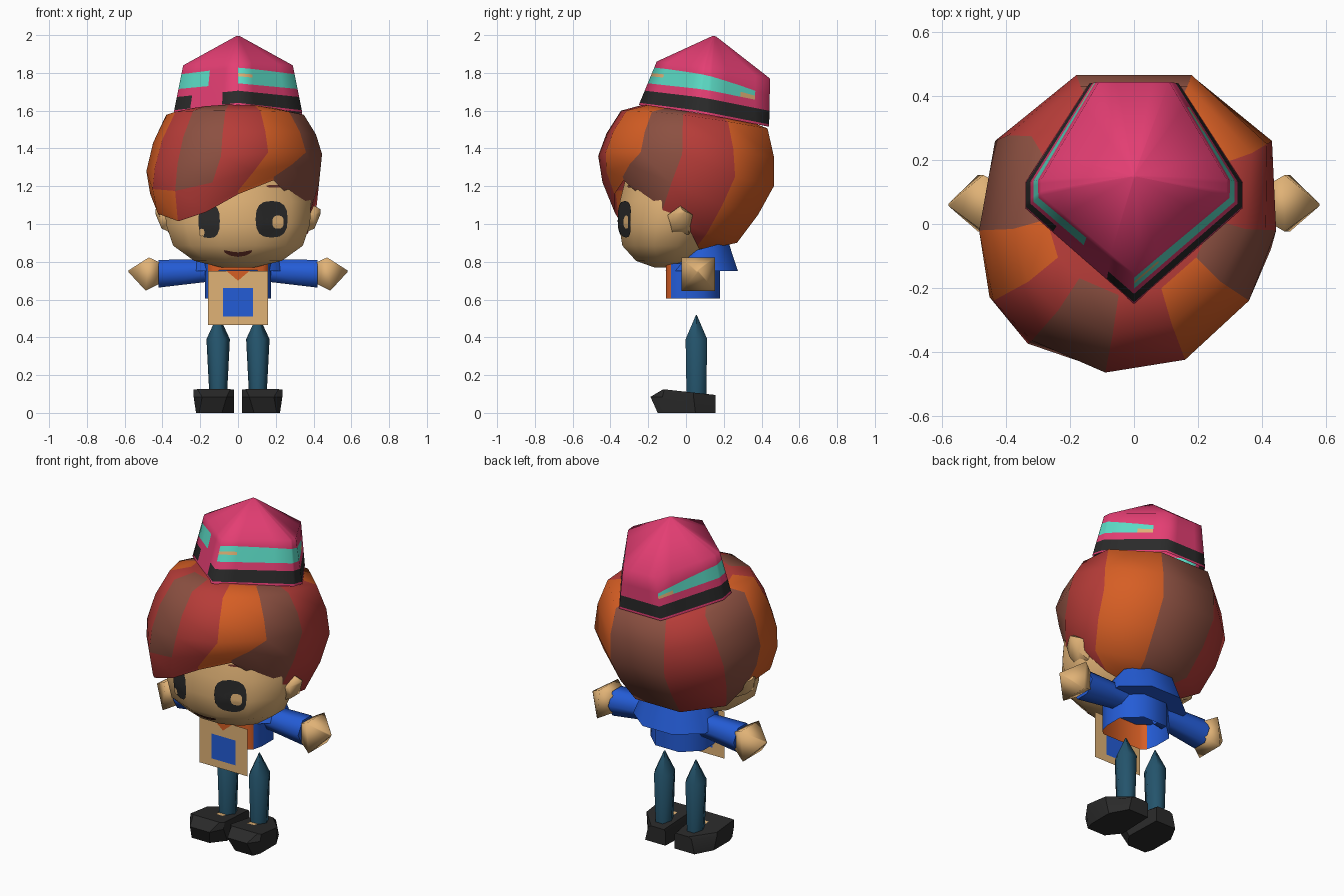
import bpy, bmesh, math
from mathutils import Vector
from mathutils.bvhtree import BVHTree

if "Cube" in bpy.data.objects:
    bpy.data.objects.remove(bpy.data.objects["Cube"])


def material(name, rgb):
    m = bpy.data.materials.new(name)
    m.diffuse_color = (*[((c / 255 + 0.055) / 1.055) ** 2.4 for c in rgb], 1)
    m.use_nodes = True
    m.node_tree.nodes["Principled BSDF"].inputs["Base Color"].default_value = m.diffuse_color
    return m


SKIN, BLUE, PINK, BLACK, TEAL, ORANGE, RED, BROWN, NAVY, MAROON = range(10)
MATS = [material(n, c) for n, c in [
    ("skin", (224, 178, 118)), ("blue", (36, 92, 214)), ("pink", (228, 62, 115)),
    ("black", (42, 42, 42)), ("teal", (92, 220, 198)), ("orange", (214, 94, 36)),
    ("red", (182, 60, 56)), ("brown", (140, 80, 65)), ("dark teal", (36, 84, 108)),
    ("maroon", (100, 46, 38))]]


def make(name, verts, faces, colours, angle=40):
    """Mesh object with one colour index per face."""
    me = bpy.data.meshes.new(name)
    me.from_pydata([tuple(v) for v in verts], [], faces)
    used = sorted(set(colours))
    for c in used:
        me.materials.append(MATS[c])
    for p, c in zip(me.polygons, colours):
        p.material_index = used.index(c)
    bm = bmesh.new()
    bm.from_mesh(me)
    bmesh.ops.recalc_face_normals(bm, faces=bm.faces)
    bm.to_mesh(me)
    bm.free()
    ob = bpy.data.objects.new(name, me)
    bpy.context.collection.objects.link(ob)
    bpy.ops.object.select_all(action='DESELECT')
    ob.select_set(True)
    bpy.context.view_layer.objects.active = ob
    if angle:
        bpy.ops.object.shade_smooth_by_angle(angle=math.radians(angle))
    return ob


def loft(name, rings, colour, start=True, end=True, angle=40):
    """Skin closed rings; colour is an index or a rule of (row, column)."""
    n = len(rings[0])
    rule = colour if callable(colour) else (lambda r, c: colour)
    verts = [v for ring in rings for v in ring]
    faces, cols = [], []
    for r in range(len(rings) - 1):
        for c in range(n):
            d = (c + 1) % n
            faces.append((r * n + c, r * n + d, (r + 1) * n + d, (r + 1) * n + c))
            cols.append(rule(r, c))
    for use, r in ((start, 0), (end, len(rings) - 1)):
        if use:
            faces.append(tuple(range(r * n, r * n + n)))
            cols.append(rule(r, 0))
    return make(name, verts, faces, cols, angle)


def ring_z(n, rx, yf, yb, z, turn=0.5, tilt=0.0):
    """Horizontal ring between a front and a back y."""
    yc, ry = (yf + yb) / 2, (yb - yf) / 2
    angles = [2 * math.pi * (i + turn) / n for i in range(n)]
    return [Vector((rx * math.cos(a), yc + ry * math.sin(a), z + tilt * ry * math.sin(a))) for a in angles]


def ring_x(n, x, y, z, r, s, turn=0.5, lean=0.0):
    """Upright ring across a limb that runs along x."""
    angles = [2 * math.pi * (i + turn) / n for i in range(n)]
    return [Vector((s * (x - lean * math.sin(a)), y + r * math.cos(a), z + r * math.sin(a))) for a in angles]


# Head
head = loft("head", [ring_z(12, *p) for p in [
    (0.09, -0.17, -0.03, 0.77), (0.24, -0.27, 0.05, 0.805), (0.355, -0.345, 0.13, 0.885),
    (0.395, -0.365, 0.2, 1.0), (0.40, -0.36, 0.25, 1.12), (0.35, -0.32, 0.28, 1.28)]],
    SKIN, angle=60)
bm = bmesh.new()
bm.from_mesh(head.data)
tree = BVHTree.FromBMesh(bm)
bm.free()


def on_face(x, z, lift):
    hit = tree.ray_cast(Vector((x, -1, z)), Vector((0, 1, 0)))[0]
    return Vector((x, (hit.y if hit else -0.25) - lift, z))


def face_patch(name, cx, cz, rx, rz, colour, lift=0.007, n=16, bend=0.0, power=0.75):
    """Rounded painted patch wrapped on the face."""
    rings = []
    for f in (1, 0.75, 0.5, 0.25):
        ring = []
        for i in range(n):
            a = 2 * math.pi * i / n
            dx = math.copysign(abs(math.cos(a)) ** power, math.cos(a)) * f
            dz = math.copysign(abs(math.sin(a)) ** power, math.sin(a)) * f
            ring.append(on_face(cx + rx * dx, cz + rz * dz + bend * dx * dx, lift))
        rings.append(ring)
    loft(name, rings, colour, start=False, angle=60)


# Painted face
face_patch("left_eye", -0.153, 1.015, 0.057, 0.09, BLACK)
face_patch("left_eye_glint", -0.192, 0.955, 0.014, 0.02, SKIN, lift=0.01)
face_patch("right_eye", 0.178, 1.025, 0.085, 0.097, BLACK)
face_patch("right_eye_glint", 0.212, 1.01, 0.03, 0.035, SKIN, lift=0.01)
face_patch("mouth", 0, 0.838, 0.075, 0.012, MAROON, bend=0.02)
face_patch("eyebrow", 0.2, 1.2, 0.05, 0.007, MAROON)

# Hair: widest point and hem point of each lock edge
WIDE = [(-0.09, -0.465, 1.36), (0.16, -0.425, 1.38), (0.36, -0.24, 1.38), (0.445, -0.02, 1.37),
        (0.432, 0.26, 1.25), (0.18, 0.465, 1.2), (-0.18, 0.465, 1.2), (-0.435, 0.26, 1.25),
        (-0.485, -0.02, 1.28), (-0.44, -0.24, 1.3), (-0.32, -0.365, 1.32)]
HEM = [(-0.17, -0.385, 1.08), (0.0, -0.385, 1.175), (0.19, -0.335, 1.25), (0.38, -0.13, 1.06),
       (0.37, 0.11, 0.95), (0.15, 0.27, 0.90), (-0.15, 0.27, 0.90), (-0.36, 0.13, 0.94),
       (-0.41, 0.0, 1.04), (-0.43, -0.2, 1.07), (-0.32, -0.355, 1.03)]
wide, hem = [Vector(p) for p in WIDE], [Vector(p) for p in HEM]


def between(a, b, push):
    return [Vector(((p.x + q.x) / 2 * push, (p.y + q.y) / 2 * push, (p.z + q.z) / 2)) for p, q in zip(a, b)]


crown, cap = [], []
for p in wide:
    u = (p.y + 0.47) / 0.94
    k = 0.74 + 0.19 * u * u
    crown.append(Vector((p.x * k, p.y * k, 1.6 - 0.095 * u * u)))
    y = 0.09 + (p.y * k - 0.09) * 0.72
    cap.append(Vector((p.x * k * 0.72, y, 1.637 - 0.16 * (y + 0.25))))
crown[7] = crown[7].lerp(crown[6], 0.25)
# nape tucks under the back of the head
tuck = [Vector((p.x * 0.6, p.y * 0.45, 0.87)) if 4 <= i <= 7 else p * 0.985 for i, p in enumerate(hem)]
LOCKS = [RED, ORANGE, BROWN, RED, ORANGE, BROWN, RED, BROWN, ORANGE, RED, BROWN]


def hair_colour(r, c):
    if r >= 4 and c in (9, 10):
        return ORANGE if c == 9 else RED
    return LOCKS[c]


loft("hair", [cap, crown, between(crown, wide, 1.04), wide, between(wide, hem, 1.04), hem, tuck],
     hair_colour, end=False, angle=60)

# Hat: each rim corner with the shoulder corner above it
half = [((0.34, 0.05, 1.59), (0.29, 0.09, 1.84)), ((0.34, 0.13, 1.575), (0.29, 0.14, 1.835)),
        ((0.14, 0.44, 1.515), (0.11, 0.445, 1.77))]
flip = lambda p: (-p[0], p[1], p[2])
corners = [((0, -0.25, 1.63), (0, -0.155, 1.86))] + half + [(flip(a), flip(b)) for a, b in reversed(half)]
rim, shoulder = [], []
for i, (a, b) in enumerate(corners):
    a2, b2 = corners[(i + 1) % len(corners)]
    for k in range(4):
        rim.append(Vector(a).lerp(Vector(a2), k / 4))
        shoulder.append(Vector(b).lerp(Vector(b2), k / 4))
apex = Vector((0, 0.15, 2.0))
rows = [[p.lerp(q, f) for p, q in zip(rim, shoulder)] for f in (0, 0.05, 0.33)]
for t in (0, 0.45, 0.65, 1):  # stripe rows narrow toward the back
    row = []
    for p, q in zip(rim, shoulder):
        w = max(0, (p.y + 0.2) / 0.6)
        row.append(p.lerp(q, 0.5 + t * (0.36 - 0.1 * w - 0.1 * w ** 3)))
    rows.append(row)
rows += [shoulder, [p.lerp(apex, 0.97) for p in shoulder]]


def hat_colour(r, c):
    if r == 1 and c not in (25, 26):
        return BLACK
    if 3 <= r <= 5 and (c < 11 or 16 <= c < 26):
        return SKIN if (c == 0 and r == 4) or (c in (10, 16) and r == 3) else TEAL
    return PINK


loft("hat", rows, hat_colour, start=False, angle=85)

# Shirt with collar, orange front panel, open hem
loft("collar", [ring_z(8, 0.26, -0.125, 0.29, 0.752),
                ring_z(8, 0.205, -0.06, 0.235, 0.87, tilt=0.27)], BLUE, angle=60)
SIDE = [(0.13, -0.105), (0.16, -0.08), (0.175, -0.02), (0.175, 0.09), (0.08, 0.18)]
shape = SIDE + [(-x, y) for x, y in reversed(SIDE)]
loft("shirt", [[Vector((x, y, z)) for x, y in shape] for z in (0.605, 0.79)],
     lambda r, c: ORANGE if c in (0, 8, 9) else BLUE, start=False, angle=50)


def outline(x, z0, z1, y):
    return [Vector(p) for p in ((-x, y, z0), (x, y, z0), (x, y, z1), (-x, y, z1))]


# Flat apron sheet with an inset pocket, and neckerchief tip
loft("apron", [outline(0.16, 0.465, 0.75, -0.14), outline(0.08, 0.51, 0.66, -0.14)],
     lambda r, c: BLUE if r == 1 else SKIN, start=False, angle=0)
make("neckerchief", [(0, -0.144, 0.70), (0.065, -0.144, 0.755), (-0.065, -0.144, 0.755)],
     [(0, 1, 2)], [ORANGE], 0)

SOLE = [(0.03, 0.155), (0.022, -0.07), (0.085, -0.15), (0.205, -0.15), (0.222, -0.1), (0.222, 0.05), (0.165, 0.155)]
EDGE = [(0.03, 0.155), (0.02, -0.11), (0.06, -0.188), (0.19, -0.188), (0.235, -0.125), (0.235, 0.04), (0.145, 0.155)]
UPPER = [(0.04, 0.155), (0.02, -0.1), (0.04, -0.12), (0.215, -0.12), (0.237, -0.115), (0.235, 0.04), (0.125, 0.155)]
top_z = lambda y: 0.112 - 0.11 * y  # slope of the shoe top

for s, side in ((-1, "left"), (1, "right")):
    # Ear
    loft(side + "_ear", [ring_x(5, 0.34, -0.03, 1.01, 0.08, s, 0.25), ring_x(5, 0.405, -0.03, 1.03, 0.066, s, 0.25),
                         ring_x(5, 0.438, -0.02, 1.065, 0.012, s, 0.25)], SKIN, angle=60)
    # Arm and hand
    loft(side + "_arm", [ring_x(6, 0.12, 0.06, 0.755, 0.065, s, 0),
                         ring_x(6, 0.42, 0.06, 0.737, 0.085, s, 0)], BLUE, angle=65)
    loft(side + "_hand", [ring_x(4, 0.41, 0.065, 0.74, 0.075, s), ring_x(4, 0.48, 0.065, 0.735, 0.125, s, lean=0.012),
                          ring_x(4, 0.58, 0.06, 0.75, 0.006, s)], SKIN, angle=80)
    # Leg with pointed top
    leg = []
    for z, rx, ry in ((0.08, 0.046, 0.06), (0.39, 0.062, 0.066), (0.518, 0.003, 0.003)):
        leg.append([p + Vector((s * 0.105, 0, 0)) for p in ring_z(6, rx, 0.055 - ry, 0.055 + ry, z, 0)])
    loft(side + "_leg", leg, NAVY, angle=65)
    # Shoe, and the bare patch at the ankle
    loft(side + "_shoe", [[Vector((s * x, y, 0)) for x, y in SOLE],
                          [Vector((s * x, y, 0.085)) for x, y in EDGE],
                          [Vector((s * x, y, top_z(y))) for x, y in UPPER]], BLACK, angle=30)
    make(side + "_ankle_patch", [(s * x, y, top_z(y) + 0.003) for x, y in
                                 ((0.08, -0.03), (0.13, -0.03), (0.13, 0.01), (0.08, 0.01))],
         [(0, 1, 2, 3) if s > 0 else (3, 2, 1, 0)], [SKIN], 0)
